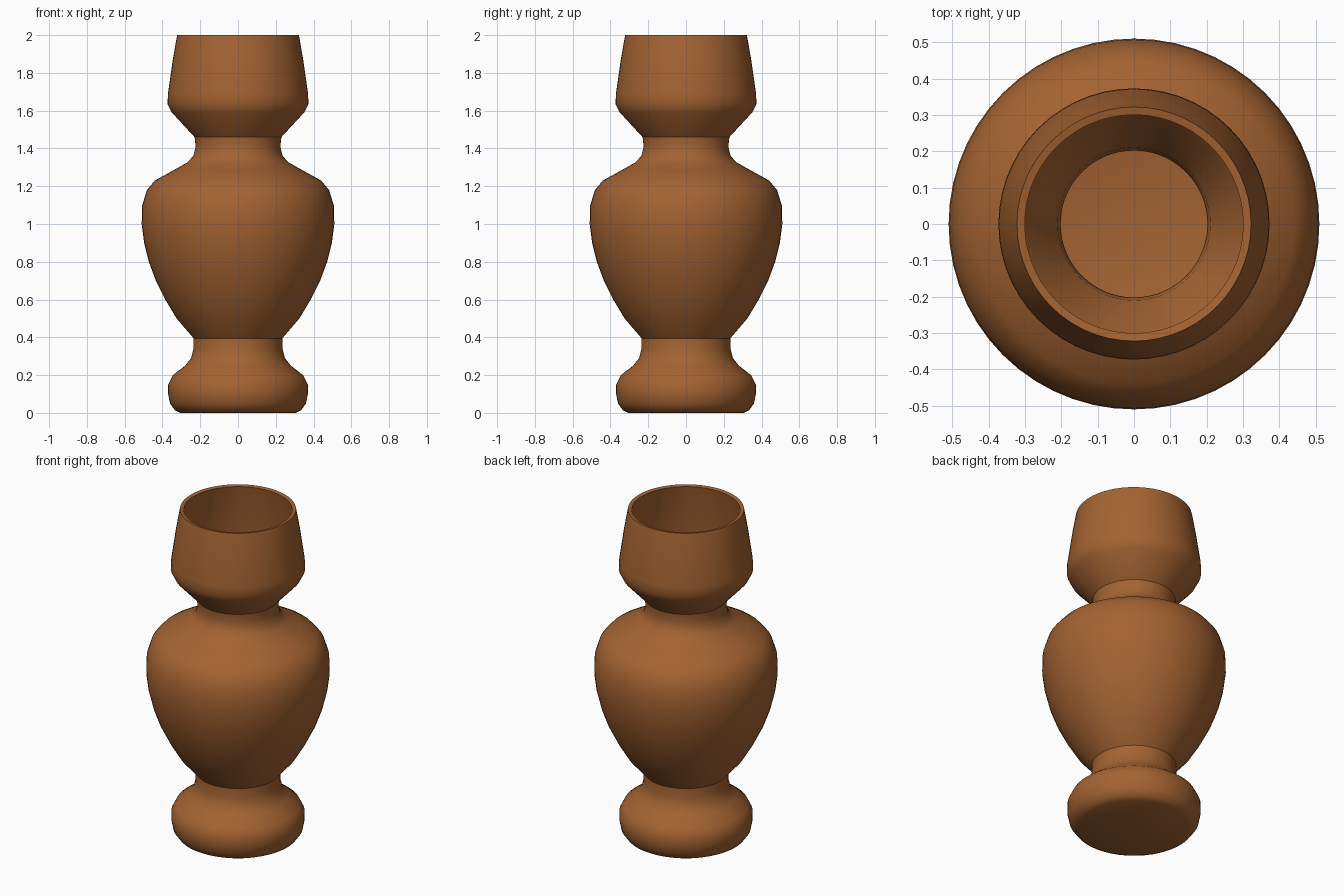
import bpy, bmesh, math

cube = bpy.data.objects.get("Cube")
if cube:
    bpy.data.objects.remove(cube, do_unlink=True)

# Terracotta material
clay = bpy.data.materials.new("terracotta_brown")
clay.use_nodes = True
colour = (0.37, 0.125, 0.032, 1)
clay.diffuse_color = colour
bsdf = clay.node_tree.nodes["Principled BSDF"]
bsdf.inputs["Base Color"].default_value = colour
bsdf.inputs["Roughness"].default_value = 0.8

# Outer profile as (radius, height), from base centre to rim
foot = [(0, 0), (.305, 0), (.335, .015), (.36, .05), (.37, .1), (.37, .15),
        (.345, .2), (.28, .25), (.248, .29), (.236, .34)]
body = [(.235, .395), (.325, .5), (.385, .6), (.435, .7), (.472, .8), (.497, .9),
        (.51, 1), (.507, 1.1), (.482, 1.18), (.44, 1.23), (.35, 1.28), (.27, 1.325)]
neck = [(.236, 1.36), (.224, 1.41), (.23, 1.46), (.35, 1.59)]
collar = [(.373, 1.635), (.371, 1.69), (.345, 1.87), (.328, 1.97), (.322, 2)]
profile = foot + body + neck + collar

# Spin the profile into a thin-walled vase
bm = bmesh.new()
verts = [bm.verts.new((r, 0, z)) for r, z in profile]
edges = [bm.edges.new(pair) for pair in zip(verts, verts[1:])]
bmesh.ops.spin(bm, geom=verts + edges, cent=(0, 0, 0), axis=(0, 0, 1),
               angle=math.tau, steps=56, use_merge=True)
bmesh.ops.remove_doubles(bm, verts=bm.verts, dist=0.0005)
bmesh.ops.recalc_face_normals(bm, faces=bm.faces)
# Make the base face downwards, so the wall thickens inwards
base = min(bm.faces, key=lambda f: f.calc_center_median().z)
if base.normal.z > 0:
    bmesh.ops.reverse_faces(bm, faces=bm.faces)
mesh = bpy.data.meshes.new("vase")
bm.to_mesh(mesh)
bm.free()
mesh.materials.append(clay)
vase = bpy.data.objects.new("vase", mesh)
bpy.context.collection.objects.link(vase)

wall = vase.modifiers.new("wall", "SOLIDIFY")
wall.thickness = 0.022
wall.offset = -1

# Smooth shading with crisp creases
bpy.ops.object.select_all(action="DESELECT")
vase.select_set(True)
bpy.context.view_layer.objects.active = vase
bpy.ops.object.modifier_apply(modifier="wall")
bpy.ops.object.shade_smooth_by_angle(angle=math.radians(35))
